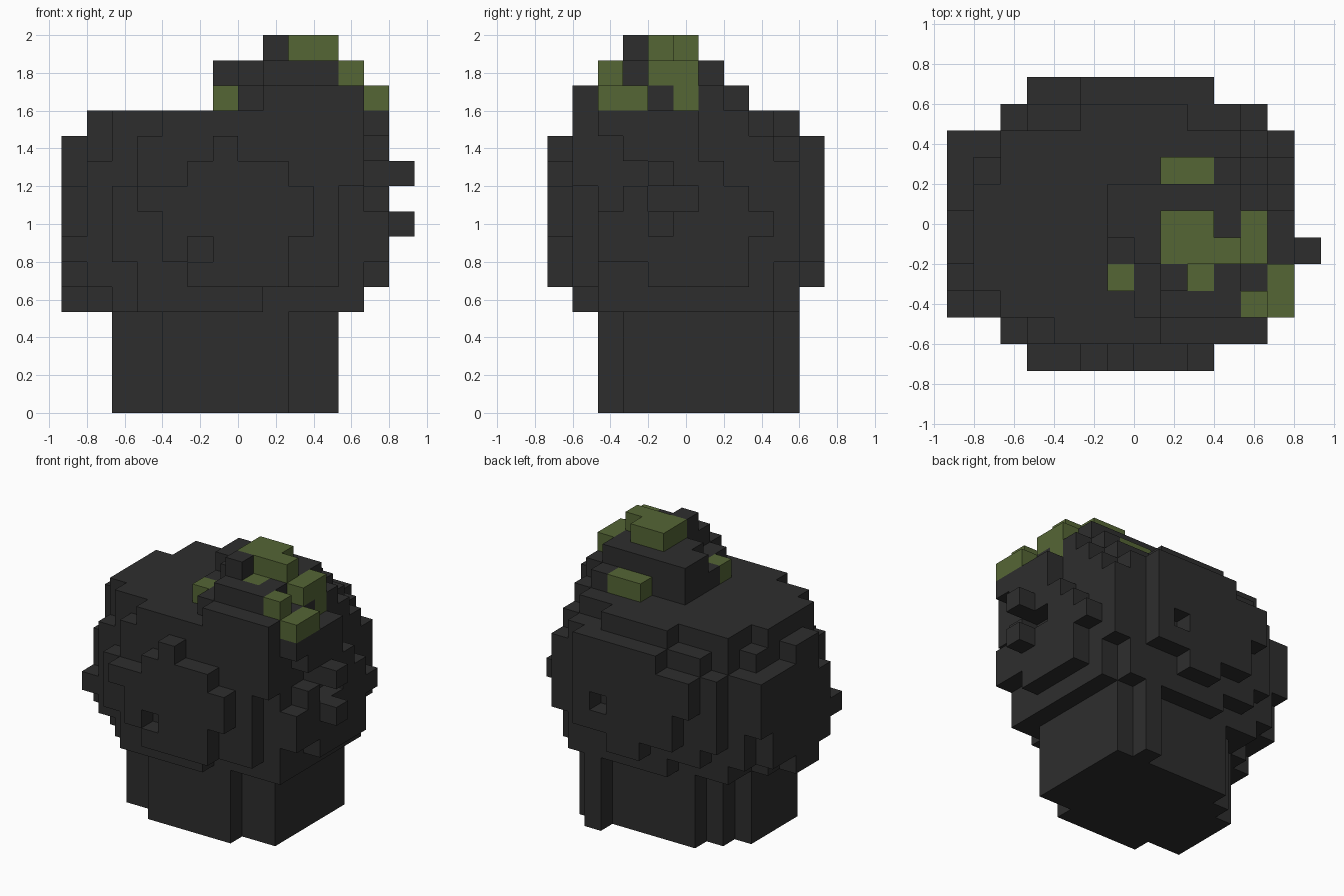
import bpy
import bmesh
from mathutils import Vector

UNIT = 2 / 15                      # edge length of one block
ORIGIN = Vector((-7, -5.5, 0))     # grid corner, in blocks

default_cube = bpy.data.objects.get("Cube")
if default_cube:
    bpy.data.objects.remove(default_cube, do_unlink=True)


def make_material(name, color):
    material = bpy.data.materials.new(name)
    material.use_nodes = True
    material.diffuse_color = color
    material.node_tree.nodes["Principled BSDF"].inputs["Base Color"].default_value = color
    return material


bark = make_material("charcoal bark", (0.027, 0.027, 0.027, 1))
moss = make_material("moss green", (0.091, 0.133, 0.036, 1))


def block(x, y, z):
    """Grid cells filled by a box spanning the given half-open ranges."""
    return {(i, j, k) for i in range(*x) for j in range(*y) for k in range(*z)}


# Stump: a stepped post
stump = block(x=(4, 9), y=(2, 9), z=(0, 4))
stump |= block(x=(2, 3), y=(3, 7), z=(0, 4))
stump |= block(x=(3, 4), y=(3, 8), z=(0, 4))
stump |= block(x=(9, 11), y=(3, 9), z=(0, 4))
stump |= block(x=(9, 10), y=(9, 10), z=(0, 4))

# Swollen body: core
body = block(x=(2, 11), y=(2, 9), z=(4, 12))
body |= block(x=(11, 12), y=(2, 8), z=(4, 12))
body |= block(x=(11, 12), y=(8, 9), z=(4, 11))

# Body: front layers, inner then outer
body |= block(x=(4, 12), y=(1, 2), z=(11, 12))
body |= block(x=(3, 12), y=(1, 2), z=(9, 11))
body |= block(x=(2, 11), y=(1, 2), z=(6, 9))
body |= block(x=(3, 11), y=(1, 2), z=(5, 6))
body |= block(x=(3, 8), y=(1, 2), z=(4, 5))
body |= block(x=(6, 7), y=(0, 1), z=(10, 11))
body |= block(x=(5, 9), y=(0, 1), z=(9, 10))
body |= block(x=(3, 10), y=(0, 1), z=(8, 9))
body |= block(x=(4, 10), y=(0, 1), z=(7, 8))
body |= block(x=(4, 9), y=(0, 1), z=(6, 7))
body |= block(x=(5, 9), y=(0, 1), z=(5, 6))
body -= block(x=(5, 6), y=(0, 1), z=(6, 7))

# Body: back layers, inner then outer
body |= block(x=(5, 9), y=(9, 10), z=(4, 12))
body |= block(x=(3, 5), y=(9, 10), z=(5, 11))
body |= block(x=(2, 3), y=(9, 10), z=(6, 10))
body |= block(x=(9, 11), y=(9, 10), z=(4, 11))
body |= block(x=(11, 12), y=(9, 10), z=(6, 10))
body |= block(x=(5, 10), y=(10, 11), z=(6, 11))
body |= block(x=(4, 5), y=(10, 11), z=(6, 10))
body |= block(x=(3, 4), y=(10, 11), z=(8, 10))
body |= block(x=(6, 8), y=(10, 11), z=(5, 6))
body -= block(x=(8, 9), y=(10, 11), z=(7, 8))

# Body: layers on its right, inner then outer
body |= block(x=(1, 2), y=(3, 7), z=(4, 12))
body |= block(x=(1, 2), y=(2, 3), z=(5, 10))
body |= block(x=(1, 2), y=(7, 8), z=(5, 11))
body |= block(x=(1, 2), y=(8, 9), z=(5, 10))
body |= block(x=(0, 1), y=(4, 6), z=(4, 11))
body |= block(x=(0, 1), y=(6, 8), z=(5, 10))
body |= block(x=(0, 1), y=(3, 4), z=(5, 9))
body |= block(x=(0, 1), y=(2, 3), z=(6, 7))
body |= block(x=(0, 1), y=(8, 9), z=(7, 10))

# Body: knobbly layer on its left, with two studs
body |= block(x=(12, 13), y=(2, 3), z=(11, 12))
body |= block(x=(12, 13), y=(3, 4), z=(10, 12))
body |= block(x=(12, 13), y=(4, 6), z=(9, 12))
body |= block(x=(12, 13), y=(6, 7), z=(8, 10))
body |= block(x=(12, 13), y=(2, 3), z=(6, 8))
body |= block(x=(12, 13), y=(3, 4), z=(6, 9))
body |= block(x=(12, 13), y=(4, 7), z=(5, 8))
body |= block(x=(12, 13), y=(7, 8), z=(5, 9))
body |= block(x=(12, 13), y=(8, 9), z=(7, 8))
body |= block(x=(13, 14), y=(4, 5), z=(9, 10))
body |= block(x=(13, 14), y=(4, 5), z=(7, 8))

# Crown: off-centre stepped top
crown = block(x=(8, 12), y=(1, 2), z=(12, 13))
crown |= block(x=(7, 12), y=(2, 4), z=(12, 13))
crown |= block(x=(6, 12), y=(4, 7), z=(12, 13))
crown |= block(x=(10, 11), y=(7, 8), z=(12, 13))
crown |= block(x=(8, 11), y=(2, 4), z=(13, 14))
crown |= block(x=(7, 11), y=(4, 6), z=(13, 14))
crown |= block(x=(6, 7), y=(5, 6), z=(13, 14))
crown |= block(x=(6, 11), y=(6, 7), z=(13, 14))
crown |= block(x=(8, 9), y=(3, 4), z=(14, 15))

# Moss patches, which replace the bark where they overlap
moss_patches = block(x=(8, 10), y=(4, 6), z=(14, 15))
moss_patches |= block(x=(10, 11), y=(4, 5), z=(14, 15))
moss_patches |= block(x=(11, 12), y=(4, 6), z=(13, 14))
moss_patches |= block(x=(11, 12), y=(5, 6), z=(12, 13))
moss_patches |= block(x=(11, 12), y=(2, 3), z=(12, 14))
moss_patches |= block(x=(12, 13), y=(2, 4), z=(12, 13))
moss_patches |= block(x=(9, 10), y=(3, 4), z=(13, 14))
moss_patches |= block(x=(6, 7), y=(3, 4), z=(12, 13))
moss_patches |= block(x=(8, 10), y=(7, 8), z=(12, 13))
crown -= moss_patches

solid = stump | body | crown | moss_patches


def build_part(name, cells, material):
    """Mesh of the outward faces of the cells, skipping faces hidden by neighbours."""
    bm = bmesh.new()
    for cell in sorted(cells):
        centre = Vector(cell) + Vector((0.5, 0.5, 0.5)) + ORIGIN
        for axis in range(3):
            for side in (-1, 1):
                step = Vector((0, 0, 0))
                step[axis] = side
                neighbour = tuple(int(c + s) for c, s in zip(cell, step))
                if neighbour in solid:
                    continue
                u = Vector((0, 0, 0))
                u[(axis + 1) % 3] = 0.5
                v = step.cross(u)
                middle = centre + step / 2
                corners = (middle - u - v, middle + u - v, middle + u + v, middle - u + v)
                bm.faces.new([bm.verts.new(p * UNIT) for p in corners])
    bmesh.ops.remove_doubles(bm, verts=bm.verts, dist=UNIT / 100)
    mesh = bpy.data.meshes.new(name)
    bm.to_mesh(mesh)
    bm.free()
    mesh.materials.append(material)
    bpy.context.collection.objects.link(bpy.data.objects.new(name, mesh))


build_part("stump", stump, bark)
build_part("body", body, bark)
build_part("crown", crown, bark)
build_part("moss_patches", moss_patches, moss)
